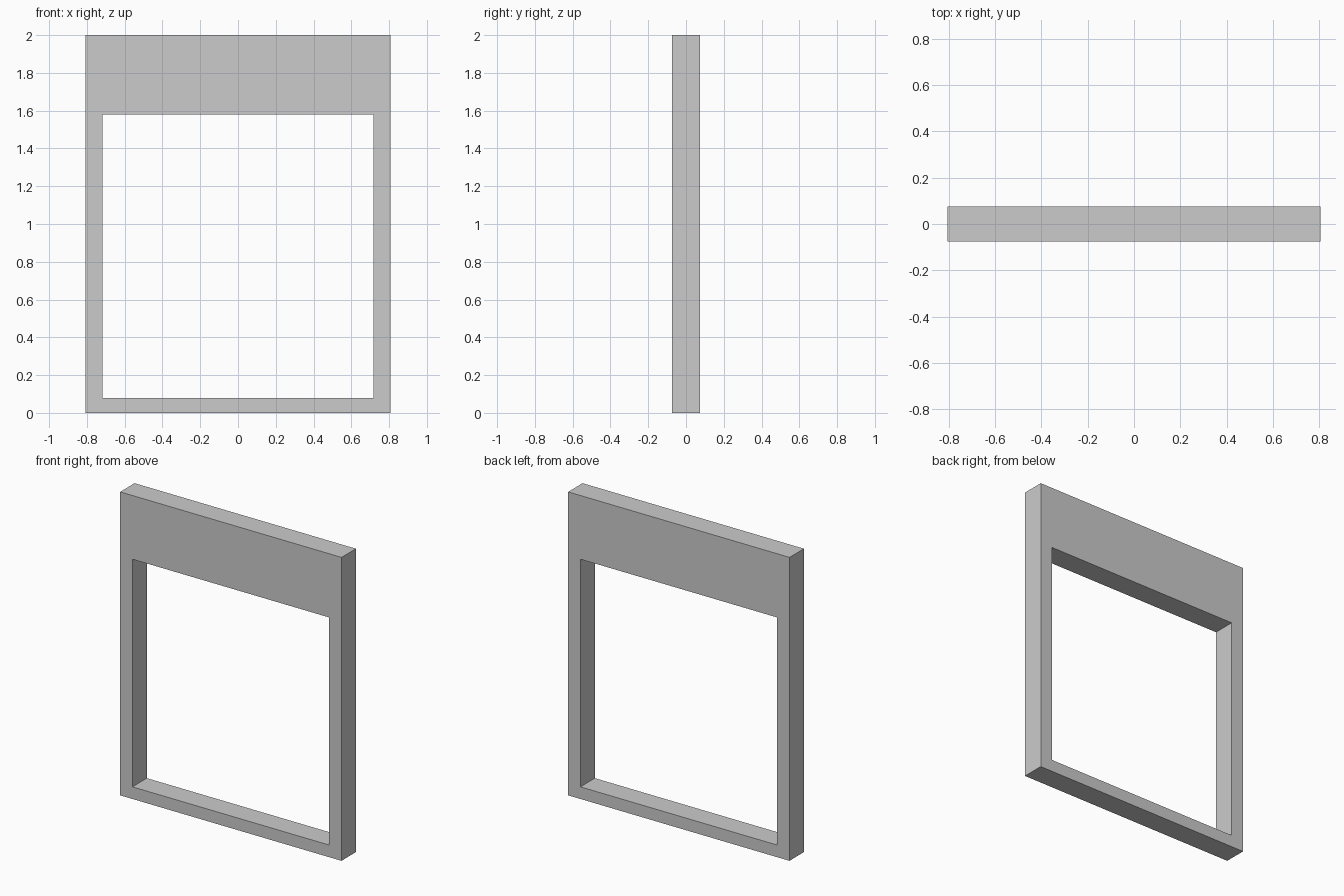
import bpy
import bmesh

if "Cube" in bpy.data.objects:
    bpy.data.objects.remove(bpy.data.objects["Cube"])

HALF_W, HEIGHT, HALF_D = 0.807, 2.0, 0.075
OPEN_HALF_W, OPEN_BOTTOM, OPEN_TOP = 0.717, 0.08, 1.58


def rect(bm, half_w, z0, z1, y):
    corners = ((-half_w, z0), (half_w, z0), (half_w, z1), (-half_w, z1))
    return [bm.verts.new((x, y, z)) for x, z in corners]


# Window frame: flat ring with a deep header, extruded front to back
bm = bmesh.new()
outer = rect(bm, HALF_W, 0, HEIGHT, -HALF_D)
inner = rect(bm, OPEN_HALF_W, OPEN_BOTTOM, OPEN_TOP, -HALF_D)
for i in range(4):
    j = (i + 1) % 4
    bm.faces.new((outer[i], outer[j], inner[j], inner[i]))
ext = bmesh.ops.extrude_face_region(bm, geom=bm.faces[:], use_keep_orig=True)
back = [g for g in ext["geom"] if isinstance(g, bmesh.types.BMVert)]
bmesh.ops.translate(bm, verts=back, vec=(0, 2 * HALF_D, 0))
bmesh.ops.recalc_face_normals(bm, faces=bm.faces[:])

mesh = bpy.data.meshes.new("window_frame")
bm.to_mesh(mesh)
bm.free()
bpy.context.collection.objects.link(bpy.data.objects.new("window_frame", mesh))
